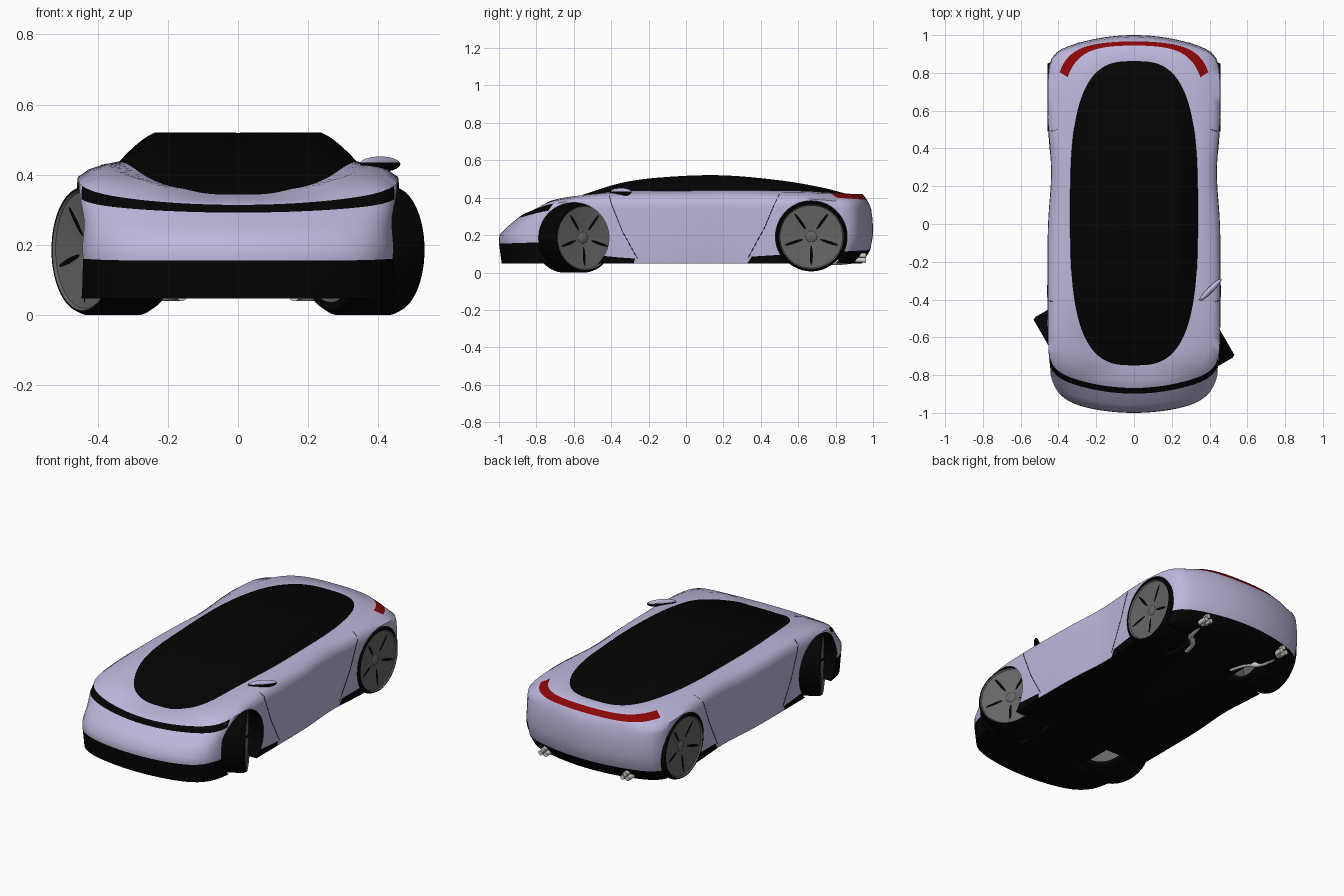
import bpy, bmesh, math
from math import cos, sin, pi, exp, radians
from mathutils import Vector
from mathutils.bvhtree import BVHTree

if "Cube" in bpy.data.objects:
    bpy.data.objects.remove(bpy.data.objects["Cube"], do_unlink=True)


def material(name, r, g, b):
    m = bpy.data.materials.new(name)
    m.use_nodes = True
    m.diffuse_color = (r, g, b, 1)
    m.node_tree.nodes["Principled BSDF"].inputs["Base Color"].default_value = (r, g, b, 1)
    return m


MATS = [material("lilac paint", .51, .47, .71), material("black", .001, .001, .001),
        material("red light", .26, .002, .002), material("wheel grey", .13, .13, .13),
        material("exhaust white", .62, .62, .58)]
LILAC, BLACK, RED, GREY, WHITE = range(len(MATS))
SEGMENTS = 144


def finish(name, bm, angle=50):
    bmesh.ops.recalc_face_normals(bm, faces=bm.faces)
    mesh = bpy.data.meshes.new(name)
    bm.to_mesh(mesh)
    bm.free()
    for m in MATS:
        mesh.materials.append(m)
    obj = bpy.data.objects.new(name, mesh)
    bpy.context.collection.objects.link(obj)
    smooth(obj, angle)
    return obj


def smooth(obj, angle):
    bpy.ops.object.select_all(action="DESELECT")
    obj.select_set(True)
    bpy.context.view_layer.objects.active = obj
    bpy.ops.object.shade_smooth_by_angle(angle=radians(angle))


def curve_at(keys, y):
    """Smooth curve through (y, z) keys."""
    y = min(max(y, keys[0][0]), keys[-1][0])
    last = len(keys) - 1
    i = next(k for k in range(last) if y <= keys[k + 1][0])

    def slope(k):
        a, b = keys[max(k - 1, 0)], keys[min(k + 1, last)]
        return (b[1] - a[1]) / (b[0] - a[0])
    (y0, z0), (y1, z1) = keys[i], keys[i + 1]
    h = y1 - y0
    t = (y - y0) / h
    return (z0 * (1 + 2 * t) * (1 - t) ** 2 + z1 * t * t * (3 - 2 * t)
            + h * t * (1 - t) * (slope(i) * (1 - t) - slope(i + 1) * t))


def outline(front, rear, width, n_front, n_rear, bow_front, bow_rear, heights):
    """Rounded plan outline, with its height following y."""
    keys = list(zip((front, -.72, -.45, 0, .6, rear), heights))
    mid, half = (front + rear) / 2, (rear - front) / 2
    ring = []
    for j in range(SEGMENTS):
        c, s = cos(2 * pi * j / SEGMENTS), sin(2 * pi * j / SEGMENTS)
        n, bow = (n_front, bow_front) if s < 0 else (n_rear, -bow_rear)
        r = (abs(c) ** n + abs(s) ** n) ** (-1 / n)
        u, v = c * r, s * r
        y = mid + half * v + bow * u * u * v ** 4
        x = width * u
        if width > .4:  # waist between the wheels
            x *= 1 - .042 * exp(-((y - .27) / .2) ** 2)
        ring.append((x, y, curve_at(keys, y)))
    return ring


def loft(name, rings, paint, angle, bottom=None, top=None):
    bm = bmesh.new()
    loops = [[bm.verts.new(p) for p in ring] for ring in rings]
    for k in range(len(loops) - 1):
        for j in range(SEGMENTS):
            i = (j + 1) % SEGMENTS
            f = bm.faces.new((loops[k][j], loops[k][i], loops[k + 1][i], loops[k + 1][j]))
            f.material_index = paint(k, f.calc_center_median().y)
    for point, loop in ((bottom, loops[0]), (top, loops[-1])):
        if point:
            tip = bm.verts.new(point)
            for j in range(SEGMENTS):
                bm.faces.new((loop[j], loop[(j + 1) % SEGMENTS], tip)).material_index = BLACK
    return finish(name, bm, angle)


# Body shell: stacked outlines from the sill up to the foot of the glass
GLASS_FRONT, GLASS_REAR, GLASS_WIDTH = -.748, .862, .338
BELT = (.343, .36, .425, .437, .435, .42)
SHELL = [
    (-.985, .94, .453, 8, 12, .09, .1, [.047] * 6),
    (-1, .985, .456, 8, 12, .09, .1, (.155, .155, .09, .07, .1, .12)),
    (-.998, 1, .458, 8, 14, .09, .1, [.2] * 6),
    (-.955, .998, .458, 8, 14, .09, .1, (.245, .27, .28, .28, .28, .28)),
    (-.898, .99, .458, 12, 14, .1, .1, (.292, .333, .345, .345, .35, .34)),
    (-.868, .98, .456, 12, 14, .1, .1, (.314, .366, .39, .388, .395, .366)),
    (-.83, .967, .426, 6, 6, .07, .06, (.326, .38, .412, .413, .412, .389)),
    (-.79, .945, .388, 4, 5, .04, .05, (.335, .385, .422, .428, .427, .419)),
    (GLASS_FRONT, GLASS_REAR, GLASS_WIDTH, 3, 3, 0, 0, BELT)]
SILL, STRIPE, LAMP = 0, 4, 6


def body_paint(band, y):
    if band == SILL and not -.28 < y < .36:
        return BLACK
    if band == STRIPE and y < -.74:
        return BLACK
    return RED if band == LAMP and y > .79 else LILAC


rings = [outline(*r) for r in SHELL]
body = loft("body_shell", rings, body_paint, 62, bottom=(0, 0, .047), top=(0, .05, .43))

# Wheel arches cut out of the shell
WHEELS = {"front": (-.6, .186, .188, 30), "rear": (.67, .192, .192, 0)}
for side in (1, -1):
    for y, z, radius, steer in WHEELS.values():
        bpy.ops.mesh.primitive_cylinder_add(vertices=64, radius=radius, depth=.56,
                                            location=(side * .48, y, z), rotation=(0, pi / 2, 0))
        cutter = bpy.context.object
        for m in MATS:
            cutter.data.materials.append(m)
        for f in cutter.data.polygons:
            f.material_index = BLACK
        cut = body.modifiers.new("arch", "BOOLEAN")
        cut.operation, cut.solver, cut.object = "DIFFERENCE", "EXACT", cutter
        bpy.context.view_layer.objects.active = body
        bpy.ops.object.modifier_apply(modifier=cut.name)
        bpy.data.objects.remove(cutter, do_unlink=True)
smooth(body, 62)

# Glass canopy: shrinking outlines lifted to the roof line, with sloping sides
ROOF = [(GLASS_FRONT, .343), (-.567, .41), (-.35, .478), (-.14, .508), (.18, .52),
        (.5, .493), (.72, .456), (GLASS_REAR, .42)]
BELT_KEYS = list(zip((GLASS_FRONT, -.72, -.45, 0, .6, GLASS_REAR), BELT))
MID, HALF = (GLASS_FRONT + GLASS_REAR) / 2, (GLASS_REAR - GLASS_FRONT) / 2


def canopy_point(x, y):
    edge = GLASS_WIDTH * max(1 - abs((y - MID) / HALF) ** 3, 1e-6) ** (1 / 3)
    low, high = curve_at(BELT_KEYS, y), curve_at(ROOF, y)
    inset = min(1, max(0, 1 - abs(x) / edge) / .31)
    return x, y, low + max(high - low, 0) * (1 - (1 - inset) ** 1.4)


canopy = [rings[-1]]
for s in (.97, .93, .88, .82, .76, .7, .64, .55, .4, .2):
    canopy.append([canopy_point(x * s, MID + (y - MID) * s) for x, y, z in rings[-1]])
loft("glass_canopy", canopy, lambda band, y: BLACK, 50, top=canopy_point(0, MID))

# Wheels: lathed tyre and rim, with five slim openings
PROFILE = [(0, 0, GREY), (0, .14, GREY), (-.085, .15, BLACK), (-.085, .172, BLACK),
           (-.06, .186, BLACK), (.105, .186, BLACK), (.122, .178, BLACK), (.122, .173, GREY),
           (.115, .167, GREY), (.1, .03, GREY), (.106, .02, GREY), (.106, 0, GREY)]


def wheel(name, x, y, z, turn):
    bm = bmesh.new()
    count = 56
    loops = [[bm.verts.new((a, r * cos(2 * pi * j / count), r * sin(2 * pi * j / count)))
              for j in range(count)] for a, r, m in PROFILE]
    for k in range(len(loops) - 1):
        for j in range(count):
            i = (j + 1) % count
            f = bm.faces.new((loops[k][j], loops[k][i], loops[k + 1][i], loops[k + 1][j]))
            f.material_index = PROFILE[k][2]
    bmesh.ops.remove_doubles(bm, verts=bm.verts, dist=1e-5)
    for spoke in range(5):
        angle = 2 * pi * spoke / 5 - pi / 2
        leaf = []
        for j in range(14):
            r, t = .1 + .052 * cos(2 * pi * j / 14), .008 * sin(2 * pi * j / 14)
            leaf.append(bm.verts.new((.103 + (r - .03) * .11, r * cos(angle) - t * sin(angle),
                                      r * sin(angle) + t * cos(angle))))
        bm.faces.new(leaf).material_index = BLACK
    obj = finish(name, bm, 35)
    obj.location, obj.rotation_euler = (x, y, z), (0, 0, turn)


for side, label in ((1, "left"), (-1, "right")):
    for axle, (y, z, radius, steer) in WHEELS.items():
        wheel(f"{axle}_{label}_wheel", side * .337, y, z, radians(steer) + (pi if side < 0 else 0))


def tube(name, points, radius, mat, kind="POLY"):
    data = bpy.data.curves.new(name, "CURVE")
    data.dimensions, data.bevel_depth, data.use_fill_caps = "3D", radius, True
    data.bevel_resolution = 3
    spline = data.splines.new(kind)
    spline.points.add(len(points) - 1)
    for p, co in zip(spline.points, points):
        p.co = (*co, 1)
    if kind == "NURBS":
        spline.order_u, spline.use_endpoint_u = 3, True
    data.materials.append(MATS[mat])
    bpy.context.collection.objects.link(bpy.data.objects.new(name, data))


# Door seams laid on the shell, and the exhausts
tree = BVHTree.FromPolygons([v.co for v in body.data.vertices],
                            [list(p.vertices) for p in body.data.polygons])
SEAMS = {"front_door_seam": [(-.41, .41), (-.4, .37), (-.34, .22), (-.26, .075)],
         "rear_door_seam": [(.5, .42), (.47, .36), (.42, .24), (.36, .13), (.33, .075)]}
for side, label in ((1, "left"), (-1, "right")):
    for name, path in SEAMS.items():
        line = []
        for (y0, z0), (y1, z1) in zip(path, path[1:]):
            for t in (0, .25, .5, .75, 1):
                hit = tree.ray_cast(Vector((side, y0 + (y1 - y0) * t, z0 + (z1 - z0) * t)),
                                    Vector((-side, 0, 0)))[0]
                if hit:
                    line.append(hit)
        tube(f"{label}_{name}", line, .0015, BLACK)
    tube(f"{label}_exhaust_pipe", [(side * x, y, z) for x, y, z in
         ((.27, .93, .068), (.27, .84, .054), (.24, .76, .054), (.18, .74, .054), (.16, .64, .054))],
         .015, WHITE, "NURBS")
    for n, (dx, dz) in enumerate(((-.016, -.008), (.016, -.008), (0, .016))):
        x, z = side * .27 + dx, .075 + dz
        tube(f"{label}_exhaust_tip_{n}", [(x, .89, z), (x, .962, z)], .014, WHITE)

# Single door mirror, dark underneath
bm = bmesh.new()
bmesh.ops.create_uvsphere(bm, u_segments=32, v_segments=16, radius=1)
for f in bm.faces:
    f.material_index = BLACK if f.calc_center_median().z < .1 else LILAC
bmesh.ops.scale(bm, vec=(.08, .016, .022), verts=bm.verts)
mirror = finish("left_door_mirror", bm)
mirror.location, mirror.rotation_euler = (.405, -.348, .43), (0, 0, radians(45))
